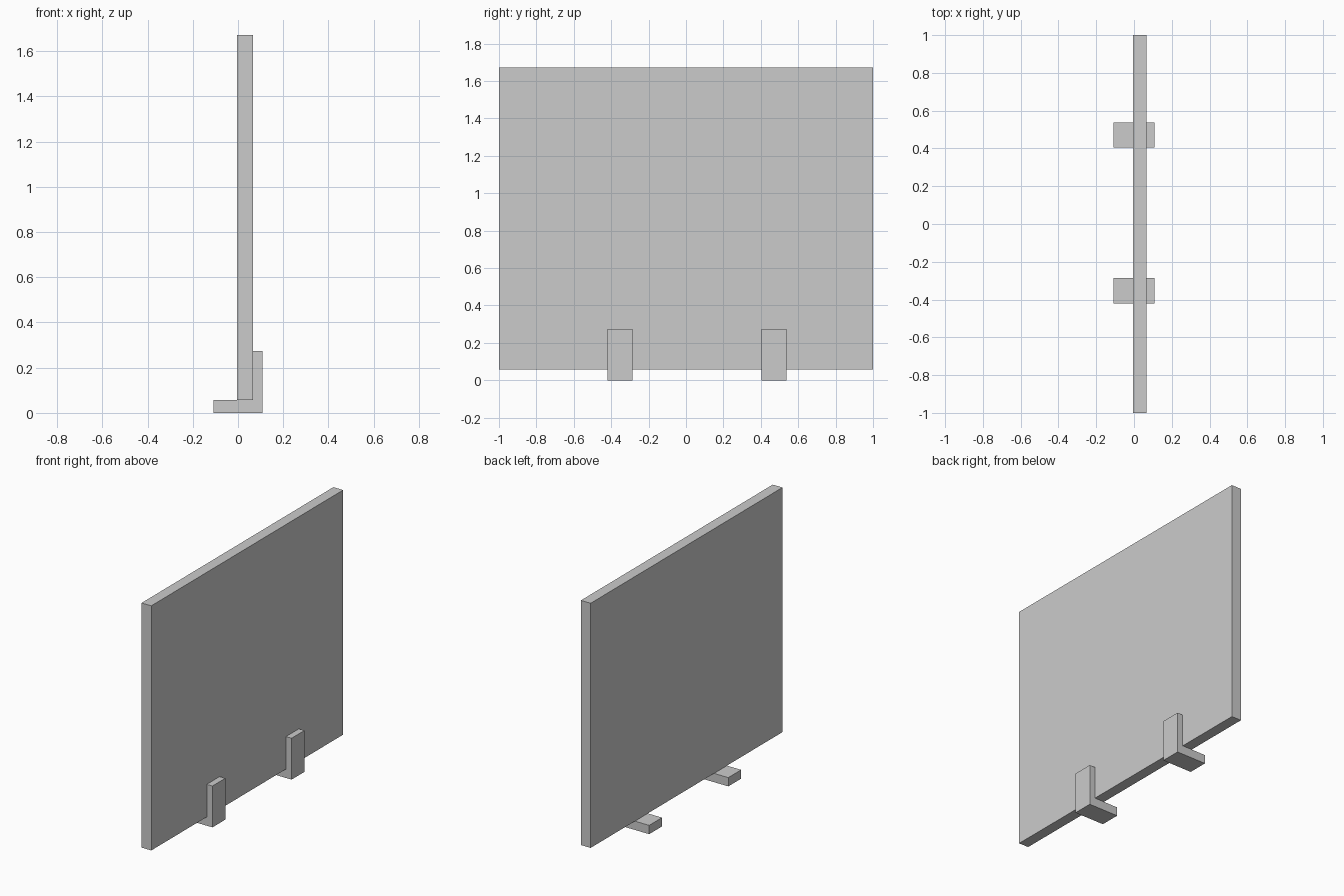
import bpy
import bmesh

cube = bpy.data.objects.get("Cube")
if cube:
    bpy.data.objects.remove(cube, do_unlink=True)

# Single flat colour
grey = bpy.data.materials.new("light_grey")
grey.use_nodes = True
colour = (0.6, 0.6, 0.6, 1)
grey.diffuse_color = colour
grey.node_tree.nodes["Principled BSDF"].inputs["Base Color"].default_value = colour


def extrude_profile(name, profile, y0, y1):
    """Extrude a closed x-z outline from y0 to y1."""
    bm = bmesh.new()
    base = bm.faces.new([bm.verts.new((x, y0, z)) for x, z in profile])
    result = bmesh.ops.extrude_face_region(bm, geom=[base])
    moved = [v for v in result["geom"] if isinstance(v, bmesh.types.BMVert)]
    bmesh.ops.translate(bm, verts=moved, vec=(0, y1 - y0, 0))
    bmesh.ops.recalc_face_normals(bm, faces=bm.faces)
    mesh = bpy.data.meshes.new(name)
    bm.to_mesh(mesh)
    bm.free()
    mesh.materials.append(grey)
    obj = bpy.data.objects.new(name, mesh)
    bpy.context.collection.objects.link(obj)
    return obj


BACK, FRONT = -0.004, 0.067   # panel faces
REACH = 0.108                 # bracket half length
FOOT = 0.058                  # foot thickness
UPRIGHT = 0.273               # bracket height
TOP = 1.672

# Upright panel resting on the feet
extrude_profile("panel", [(BACK, FOOT), (FRONT, FOOT), (FRONT, TOP), (BACK, TOP)], -1, 1)

# L-shaped support brackets
bracket = [(-REACH, 0), (REACH, 0), (REACH, UPRIGHT),
           (FRONT, UPRIGHT), (FRONT, FOOT), (-REACH, FOOT)]
for name, start in (("front_bracket", -0.421), ("back_bracket", 0.404)):
    extrude_profile(name, bracket, start, start + 0.134)
